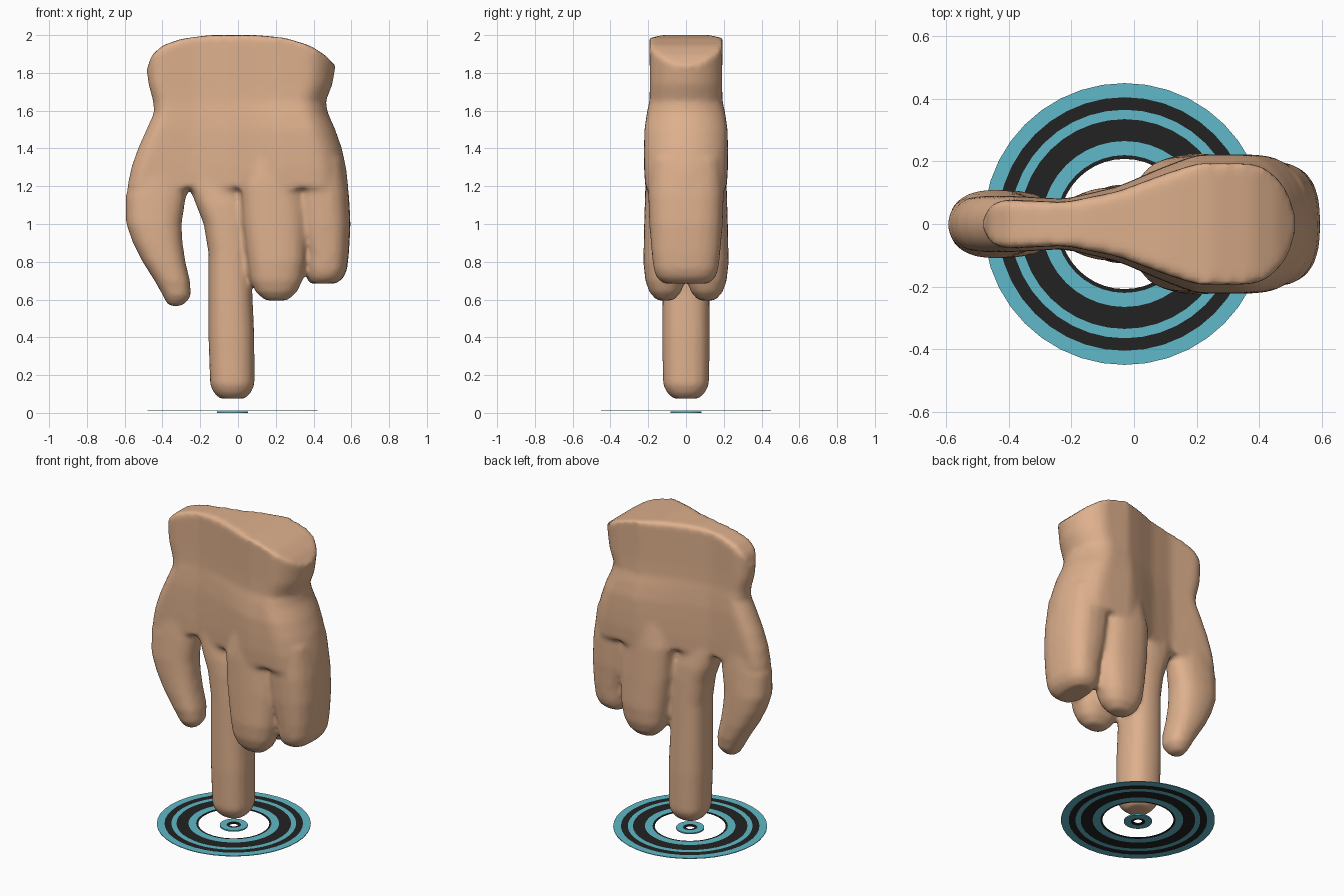
import bpy, bmesh, math

if "Cube" in bpy.data.objects:
    bpy.data.objects.remove(bpy.data.objects["Cube"])


def material(name, rgb):
    m = bpy.data.materials.new(name)
    m.diffuse_color = (*rgb, 1)
    m.use_nodes = True
    m.node_tree.nodes["Principled BSDF"].inputs["Base Color"].default_value = m.diffuse_color
    return m


skin = material("skin", (0.73, 0.434, 0.265))
teal = material("teal", (0.115, 0.485, 0.578))
black = material("black", (0.016, 0.016, 0.016))


def lerp(table, x):
    """Piecewise linear lookup in a short table of (x, value)."""
    if x <= table[0][0]:
        return table[0][1]
    for (a, va), (b, vb) in zip(table, table[1:]):
        if x <= b:
            return va + (vb - va) * (x - a) / (b - a)
    return table[-1][1]


def finish(bm, name, mats):
    bmesh.ops.recalc_face_normals(bm, faces=bm.faces)
    me = bpy.data.meshes.new(name)
    bm.to_mesh(me)
    bm.free()
    ob = bpy.data.objects.new(name, me)
    bpy.context.collection.objects.link(ob)
    for m in mats:
        me.materials.append(m)
    return ob


def bridge(bm, rings):
    n = len(rings[0])
    for a, b in zip(rings, rings[1:]):
        for i in range(n):
            j = (i + 1) % n
            bm.faces.new((a[i], a[j], b[j], b[i]))


def finger(bm, stations, cy=0, power=2.4, n=20):
    """Digit lofted through rounded sections (z, centre x, x radius, y radius)."""
    rings = []
    for z, cx, rx, ry in stations:
        ring = []
        for i in range(n):
            a = 2 * math.pi * i / n
            c, s = math.cos(a), math.sin(a)
            ring.append(bm.verts.new((
                cx + rx * math.copysign(abs(c) ** (2 / power), c),
                cy + ry * math.copysign(abs(s) ** (2 / power), s), z)))
        rings.append(ring)
    bridge(bm, rings)
    bm.faces.new(rings[0])
    bm.faces.new(rings[-1])


# half thickness of the hand across its width, and the curved wrist end
THICK = [(-.6, .09), (-.4, .09), (-.22, .08), (-.05, .12), (.1, .185),
         (.2, .222), (.38, .222), (.6, .2)]
CAP = [(-.48, 1.82), (-.46, 1.89), (-.4, 1.945), (-.3, 1.98), (-.15, 2.0), (.1, 2.0),
       (.25, 1.985), (.38, 1.945), (.46, 1.895), (.515, 1.84)]
# palm and wrist sections: z, left x, right x, thickness scale
PALM = [(1.19, -.588, .585, .97), (1.3, -.565, .572, 1), (1.4, -.53, .55, 1),
        (1.5, -.485, .515, .99), (1.59, -.445, .475, .93), (1.65, -.45, .465, .87),
        (1.74, -.475, .5, .86), (None, -.485, .517, .87)]


def palm(bm, n=40):
    rings = []
    for z, xl, xr, scale in PALM:
        front, back = [], []
        for i in range(n + 1):
            x = (xl + xr) / 2 - (xr - xl) / 2 * math.cos(math.pi * (i + .5) / (n + 1))
            tl, tr = min((x - xl) / .08, 1), min((xr - x) / .15, 1)
            h = lerp(THICK, x) * scale
            h *= math.sqrt(max(0, (1 - (1 - tl) ** 2) * (1 - (1 - tr) ** 2)))
            zz = lerp(CAP, x) if z is None else z
            front.append(bm.verts.new((x, -h, zz)))
            back.append(bm.verts.new((x, h, zz)))
        rings.append(front + back[::-1])
    bridge(bm, rings)
    for ring in (rings[0], rings[-1]):
        m = len(ring)
        for i in range(n):
            bm.faces.new((ring[i], ring[i + 1], ring[m - 2 - i], ring[m - 1 - i]))


bm = bmesh.new()
palm(bm)
# thumb
finger(bm, [(1.32, -.41, .13, .085), (1.15, -.435, .16, .1), (1.0, -.445, .147, .11),
            (.9, -.425, .132, .11), (.8, -.392, .114, .108), (.7, -.348, .094, .1),
            (.62, -.323, .074, .082), (.58, -.328, .05, .055), (.565, -.33, .025, .03)])
# pointing finger
finger(bm, [(1.35, -.11, .15, .085), (1.2, -.105, .155, .1), (1.1, -.085, .137, .115),
            (1.0, -.06, .122, .12), (.85, -.045, .112, .122), (.4, -.035, .122, .127),
            (.15, -.03, .118, .122), (.105, -.03, .098, .1), (.075, -.03, .065, .065)])
# pair of curled middle fingers, one in front and one behind
for side in (-1, 1):
    finger(bm, [(1.4, .2, .13, .09), (1.2, .18, .165, .106), (1.0, .195, .17, .112),
                (.8, .205, .155, .116), (.7, .203, .138, .106), (.64, .203, .11, .084),
                (.595, .203, .06, .045)], cy=side * .11)
# curled little finger
finger(bm, [(1.35, .43, .13, .19), (1.15, .44, .148, .2), (1.0, .452, .144, .195),
            (.85, .468, .12, .182), (.76, .466, .112, .172), (.715, .46, .098, .155),
            (.685, .452, .07, .12)], power=2.6)
hand = finish(bm, "pointing_hand", [skin])
mod = hand.modifiers.new("fuse", 'REMESH')
mod.mode = 'VOXEL'
mod.voxel_size = .016
mod.use_smooth_shade = True
mod = hand.modifiers.new("soften", 'SMOOTH')
mod.factor = .5
mod.iterations = 5
bpy.context.view_layer.objects.active = hand
hand.select_set(True)
for name in ("fuse", "soften"):
    bpy.ops.object.modifier_apply(modifier=name)
for p in hand.data.polygons:
    p.use_smooth = True
    p.material_index = 0


def target(name, radii, first, z, thick, n=40):
    """Thin flat target whose concentric bands alternate teal and black."""
    bm = bmesh.new()
    levels = []
    for zz in (z, z + thick):
        levels.append([[bm.verts.new((-.03 + r * math.cos(2 * math.pi * i / n),
                                      r * math.sin(2 * math.pi * i / n), zz))
                        for i in range(n)] for r in radii])
    last = len(radii) - 1
    quads = []
    for i in range(n):
        j = (i + 1) % n
        for k in range(last):
            for lv in levels:
                quads.append((k, (lv[k][i], lv[k][j], lv[k + 1][j], lv[k + 1][i])))
        for k, band in ((0, 0), (last, last - 1)):
            lo, hi = levels[0][k], levels[1][k]
            quads.append((band, (lo[i], lo[j], hi[j], hi[i])))
    for band, q in quads:
        bm.faces.new(q).material_index = (first + band) % 2
    return finish(bm, name, [teal, black])


# touch target on the floor
target("outer_target_rings", (.45, .405, .365, .335, .265, .22, .208), 0, .012, .004)
target("centre_target_dot", (.082, .042, .026), 0, 0, .008)
